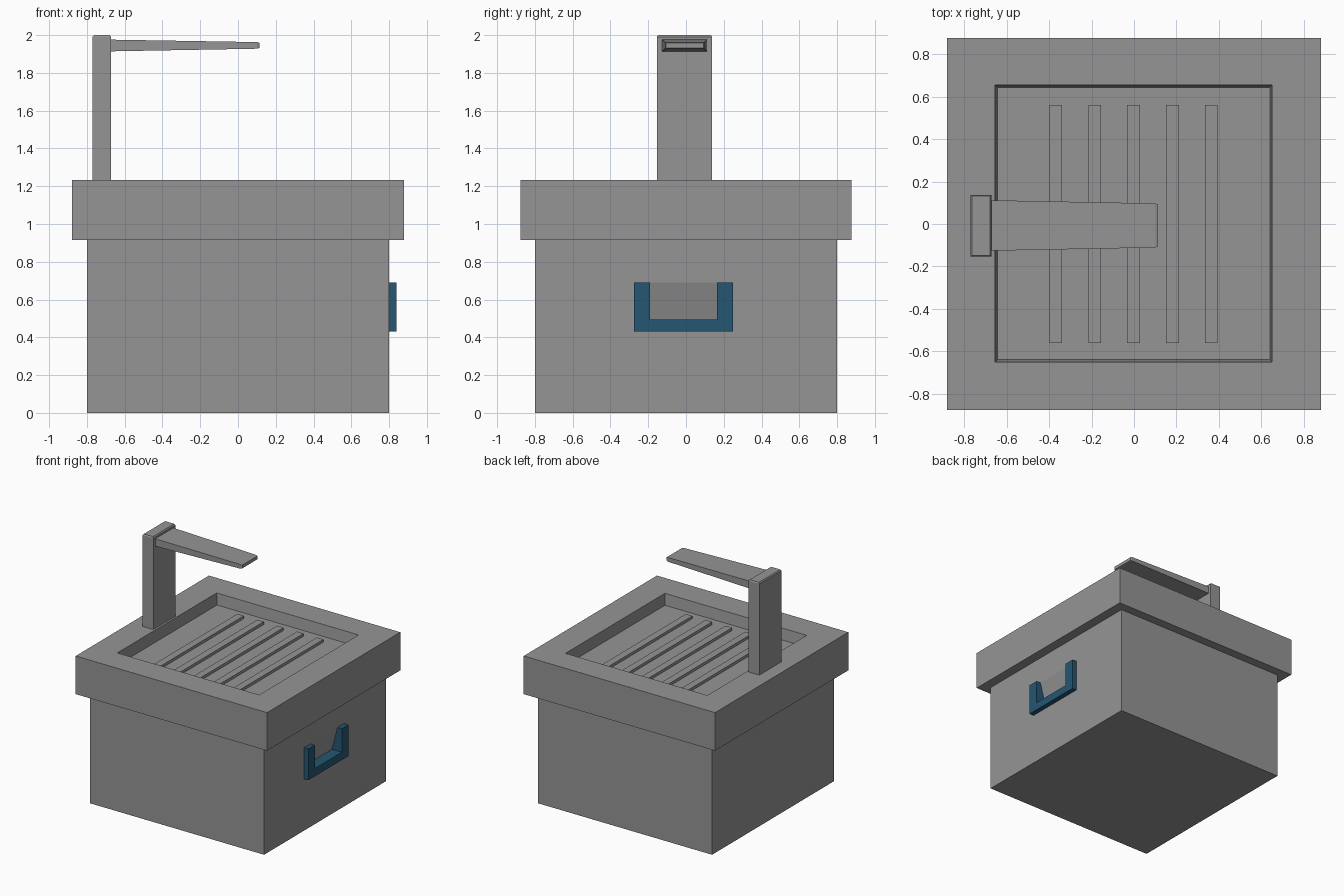
import bpy, bmesh

if "Cube" in bpy.data.objects:
    bpy.data.objects.remove(bpy.data.objects["Cube"])


def material(name, rgb):
    m = bpy.data.materials.new(name)
    m.diffuse_color = (*rgb, 1)
    m.use_nodes = True
    m.node_tree.nodes["Principled BSDF"].inputs["Base Color"].default_value = m.diffuse_color
    return m


grey = material("grey metal", (0.3, 0.3, 0.3))
blue = material("blue handle", (0.018, 0.093, 0.17))


def finish(name, bm, mat):
    bmesh.ops.recalc_face_normals(bm, faces=bm.faces[:])
    me = bpy.data.meshes.new(name)
    bm.to_mesh(me)
    bm.free()
    me.materials.append(mat)
    ob = bpy.data.objects.new(name, me)
    bpy.context.collection.objects.link(ob)
    return ob


def loft(name, sections, mat):
    """Closed solid through point loops of equal length."""
    bm = bmesh.new()
    rings = [[bm.verts.new(p) for p in s] for s in sections]
    n = len(rings[0])
    for a, b in zip(rings, rings[1:]):
        for i in range(n):
            j = (i + 1) % n
            bm.faces.new((a[i], a[j], b[j], b[i]))
    bm.faces.new(rings[0][::-1])
    bm.faces.new(rings[-1])
    return finish(name, bm, mat)


def rect_z(x0, x1, y0, y1, z):
    return [(x0, y0, z), (x1, y0, z), (x1, y1, z), (x0, y1, z)]


def rect_x(x, y0, y1, z0, z1):
    return [(x, y0, z0), (x, y1, z0), (x, y1, z1), (x, y0, z1)]


def box(name, x0, x1, y0, y1, z0, z1, mat):
    return loft(name, [rect_z(x0, x1, y0, y1, z) for z in (z0, z1)], mat)


# cabinet with a sloping hand recess behind the handle
cabinet = box("cabinet", -0.8, 0.8, -0.8, 0.8, 0, 0.915, grey)
wedge = [(0.8, 0.69), (0.745, 0.48), (0.9, 0.48), (0.9, 0.69)]
cutter = loft("recess_cutter", [[(x, y, z) for x, z in wedge] for y in (-0.2, 0.175)], grey)
cutter.hide_render = True
cutter.hide_set(True)
cut = cabinet.modifiers.new("hand recess", 'BOOLEAN')
cut.object = cutter
cut.operation = 'DIFFERENCE'
cut.solver = 'EXACT'

# U-shaped handle, set into the cabinet wall
u = [(-0.275, 0.43), (0.25, 0.43), (0.25, 0.69), (0.165, 0.69),
     (0.165, 0.495), (-0.19, 0.495), (-0.19, 0.69), (-0.275, 0.69)]
loft("handle", [[(x, y, z) for y, z in u] for x in (0.74, 0.84)], blue)

# thick top slab with a sunken basin
loft("basin_top", [rect_z(-0.88, 0.88, -0.875, 0.875, 0.915),
                   rect_z(-0.88, 0.88, -0.875, 0.875, 1.232),
                   rect_z(-0.655, 0.65, -0.65, 0.655, 1.232),
                   rect_z(-0.642, 0.64, -0.638, 0.642, 1.14)], grey)

# drainage ribs on the basin floor
for i in range(5):
    x = -0.368 + 0.183 * i
    box(f"basin_rib_{i + 1}", x - 0.03, x + 0.03, -0.56, 0.56, 1.135, 1.163, grey)

# tap column with a small bevel at its top
loft("tap_column", [rect_z(-0.77, -0.672, -0.153, 0.137, 1.22),
                    rect_z(-0.77, -0.672, -0.153, 0.137, 1.99),
                    rect_z(-0.763, -0.679, -0.148, 0.132, 2.0)], grey)

# tapering spout
loft("tap_spout", [rect_x(-0.68, -0.126, 0.112, 1.914, 1.976),
                   rect_x(0.1, -0.111, 0.097, 1.928, 1.963),
                   rect_x(0.113, -0.105, 0.092, 1.932, 1.959)], grey)
